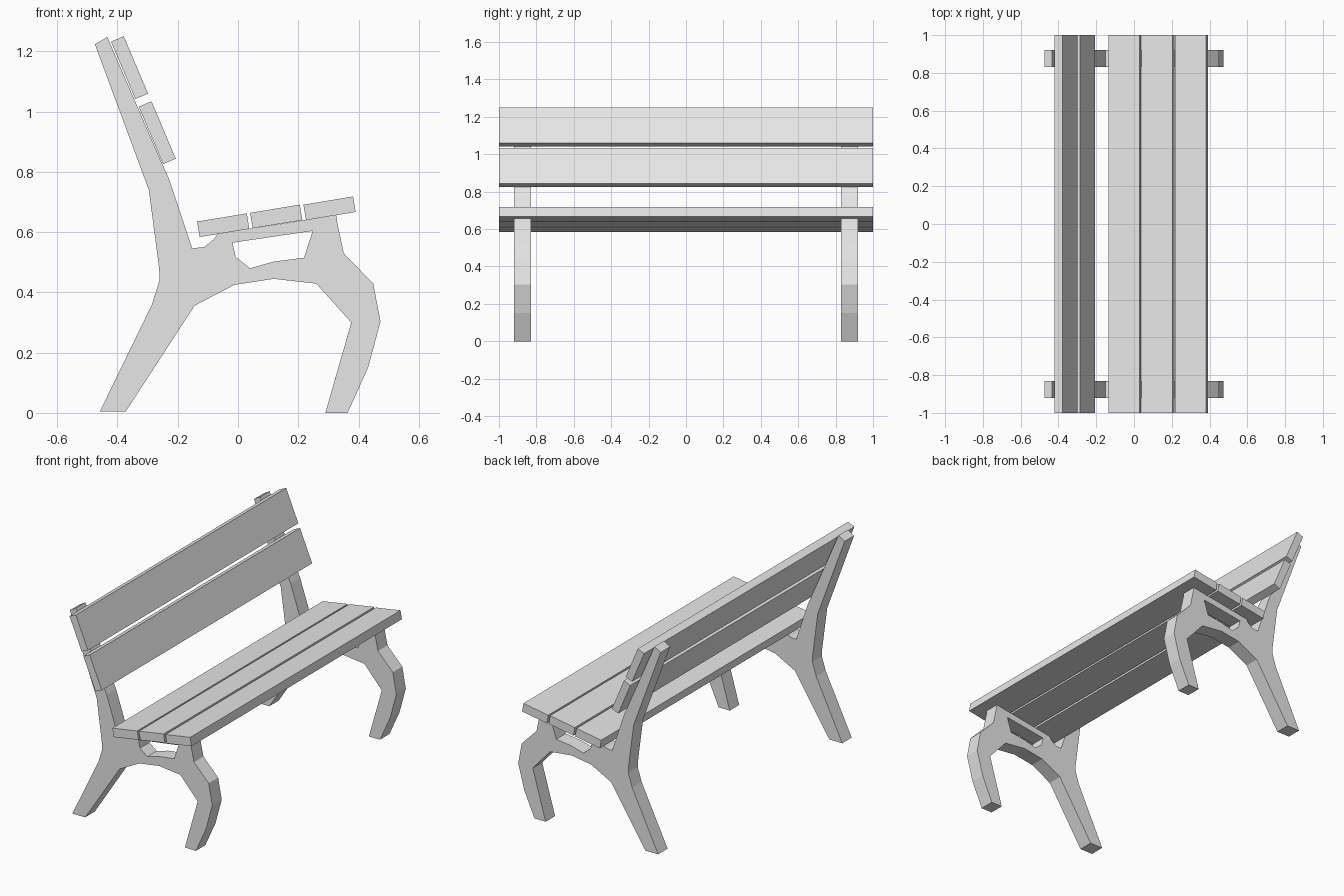
import bpy, bmesh
from math import radians
from mathutils import Matrix, Vector

cube = bpy.data.objects.get("Cube")
if cube:
    bpy.data.objects.remove(cube, do_unlink=True)

grey = bpy.data.materials.new("light grey")
grey.use_nodes = True
colour = (0.8, 0.8, 0.8, 1)
grey.diffuse_color = colour
grey.node_tree.nodes["Principled BSDF"].inputs["Base Color"].default_value = colour


def finish(name, bm):
    bmesh.ops.recalc_face_normals(bm, faces=bm.faces)
    mesh = bpy.data.meshes.new(name)
    bm.to_mesh(mesh)
    bm.free()
    mesh.materials.append(grey)
    obj = bpy.data.objects.new(name, mesh)
    bpy.context.collection.objects.link(obj)
    return obj


def slat(name, x, z, width, thick, tilt):
    """Full-length board, tilted so its outer end rises by the given angle."""
    bm = bmesh.new()
    bmesh.ops.create_cube(bm, size=1)
    bmesh.ops.scale(bm, vec=(width, 2, thick), verts=bm.verts)
    turn = Matrix.Rotation(radians(-tilt), 4, 'Y')
    bmesh.ops.transform(bm, matrix=Matrix.Translation((x, 0, z)) @ turn, verts=bm.verts)
    return finish(name, bm)


def frame(name, y, depth, loops):
    """Side frame: outline with a hole, filled and extruded along y."""
    bm = bmesh.new()
    for loop in loops:
        verts = [bm.verts.new((x, y, z)) for x, z in loop]
        for a, b in zip(verts, verts[1:] + verts[:1]):
            bm.edges.new((a, b))
    bmesh.ops.triangle_fill(bm, use_beauty=True, edges=bm.edges[:], normal=(0, -1, 0))
    new = bmesh.ops.extrude_face_region(bm, geom=bm.faces[:], use_keep_orig=True)["geom"]
    moved = [v for v in new if isinstance(v, bmesh.types.BMVert)]
    bmesh.ops.translate(bm, vec=Vector((0, depth, 0)), verts=moved)
    return finish(name, bm)


# Side frame silhouette: back post, seat rail, front leg, arch, rear leg
outline = [
    (-.475, 1.223), (-.434, 1.248), (-.25, .823), (-.23, .78), (-.152, .546),
    (-.111, .551), (-.081, .575), (-.068, .594), (.326, .657), (.329, .634),
    (.351, .53), (.449, .429), (.473, .303), (.432, .151), (.364, 0), (.29, 0),
    (.376, .3), (.26, .429), (.118, .445), (-.012, .425), (-.144, .356),
    (-.373, .004), (-.459, .004), (-.286, .359), (-.26, .442), (-.262, .482),
    (-.296, .74),
]
# Opening under the seat rail
opening = [(-.018, .565), (.248, .604), (.219, .515), (.118, .502), (.04, .48), (-.008, .518)]

frame("front_side_frame", -.92, .09, [outline, opening])
frame("rear_side_frame", .83, .09, [outline, opening])

# Three seat slats, rising toward the sitting edge
for i, (x, z) in enumerate([(-.049, .623), (.127, .652), (.304, .679)]):
    slat(f"seat_slat_{i + 1}", x, z, .167, .052, 9.4)

# Two backrest slats, resting on the leaning posts
for i, (x, z) in enumerate([(-.268, .93), (-.36, 1.146)]):
    slat(f"back_slat_{i + 1}", x, z, .207, .046, 112.9)
